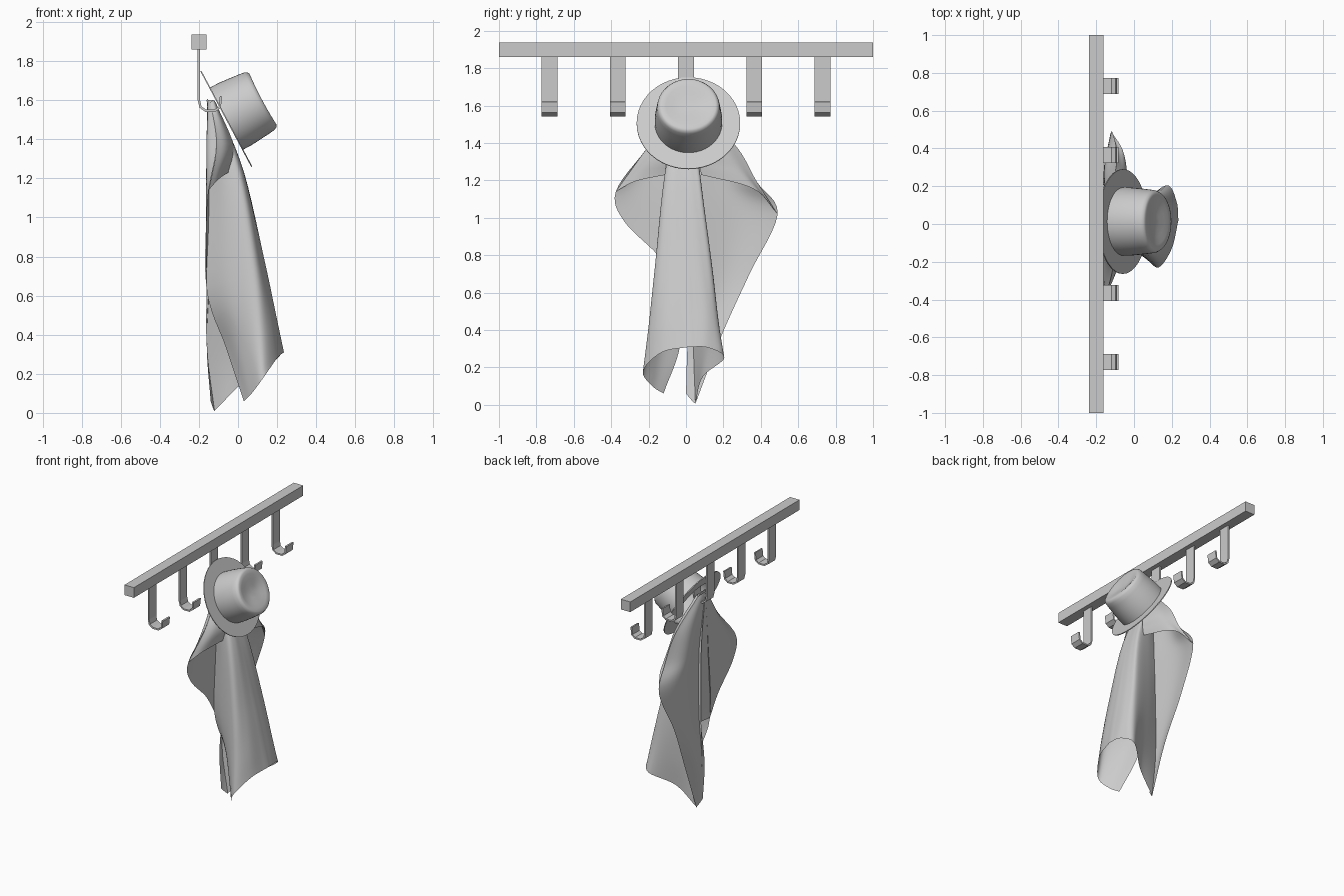
import bpy, bmesh, math
from mathutils import Vector, Matrix


def finish(name, bm, smooth=None, weld=0.0005):
    bmesh.ops.remove_doubles(bm, verts=bm.verts, dist=weld)
    bmesh.ops.recalc_face_normals(bm, faces=bm.faces)
    me = bpy.data.meshes.new(name)
    bm.to_mesh(me)
    bm.free()
    ob = bpy.data.objects.new(name, me)
    bpy.context.collection.objects.link(ob)
    if smooth:
        bpy.ops.object.select_all(action='DESELECT')
        ob.select_set(True)
        bpy.context.view_layer.objects.active = ob
        bpy.ops.object.shade_smooth_by_angle(angle=math.radians(smooth))
    return ob


def solidify(ob, t):
    m = ob.modifiers.new("thickness", 'SOLIDIFY')
    m.thickness, m.offset = t, 0


def grid_faces(bm, rows, closed=False):
    vs = [[bm.verts.new(p) for p in r] for r in rows]
    n = len(vs[0])
    for a, b in zip(vs, vs[1:]):
        for j in range(n if closed else n - 1):
            k = (j + 1) % n
            bm.faces.new((a[j], a[k], b[k], b[j]))


def spline(pts, n):
    """Sample a smooth curve through the points, n steps per span."""
    p = [Vector(q) for q in pts]
    p = [2 * p[0] - p[1]] + p + [2 * p[-1] - p[-2]]
    out = []
    for i in range(1, len(p) - 2):
        a, b, c, d = p[i - 1:i + 3]
        for k in range(n):
            t = k / n
            out.append(0.5 * (2 * b + (c - a) * t + (2 * a - 5 * b + 4 * c - d) * t * t
                              + (3 * b - a - 3 * c + d) * t ** 3))
    return out + [p[-2]]


def loft(bm, rows, n=6):
    rows = [spline(r, n) for r in rows]
    cols = [spline(c, n) for c in zip(*rows)]
    grid_faces(bm, cols)


# wall rail
bm = bmesh.new()
bmesh.ops.create_cube(bm, size=1, matrix=Matrix.Translation((-.2, 0, 1.898))
                      @ Matrix.Diagonal((.078, 2, .076, 1)))
finish("rail", bm)

# five bent strip hooks
path = [(-.2, 1.865), (-.2, 1.6), (-.192, 1.565), (-.165, 1.546),
        (-.118, 1.546), (-.093, 1.565), (-.087, 1.62)]
for i in range(5):
    y = (i - 2) * .365
    bm = bmesh.new()
    grid_faces(bm, [[(x, y + s * .042, z) for s in (-1, 1)] for x, z in path])
    solidify(finish(f"hook_{i + 1}", bm), .012)

# draped cloak
bm = bmesh.new()
# front fold, left half: front face, crisp corner, side, free edge
loft(bm, [
    [(-.11, 0, 1.58), (-.115, -.02, 1.59), (-.13, -.035, 1.6), (-.15, -.03, 1.6), (-.16, 0, 1.6)],
    [(.03, -.02, 1.23), (.027, -.075, 1.23), (.0, -.113, 1.23), (-.07, -.1, 1.22), (-.155, -.04, 1.2)],
    [(.138, 0, .77), (.125, -.1, .75), (.08, -.167, .73), (-.04, -.13, .68), (-.163, -.05, .65)],
    [(.195, .01, .5), (.175, -.12, .47), (.11, -.2, .42), (.01, -.14, .36), (-.06, -.03, .33)],
    [(.235, .02, .31), (.2, -.13, .28), (.13, -.23, .18), (.07, -.18, .1), (.03, -.12, .06)]])
# front fold, right half
loft(bm, [
    [(-.11, 0, 1.58), (-.115, .02, 1.59), (-.13, .035, 1.6), (-.15, .03, 1.6), (-.16, 0, 1.6)],
    [(.03, -.02, 1.23), (.03, .04, 1.23), (.015, .075, 1.23), (-.07, .065, 1.22), (-.155, .04, 1.2)],
    [(.138, 0, .77), (.135, .09, .75), (.1, .14, .74), (-.04, .1, .72), (-.16, .05, .7)],
    [(.195, .01, .5), (.19, .12, .48), (.14, .175, .44), (.01, .11, .38), (-.16, .04, .34)],
    [(.235, .02, .31), (.225, .12, .305), (.17, .205, .25), (.02, .09, .15), (-.12, .05, .01)]])
# right back panel
loft(bm, [
    [(-.16, 0, 1.61), (-.15, .03, 1.6), (-.14, .06, 1.59)],
    [(-.15, .03, 1.38), (-.15, .15, 1.4), (-.1, .27, 1.38)],
    [(-.14, .04, 1.2), (-.155, .22, 1.2), (-.09, .38, 1.19)],
    [(-.14, .04, 1.02), (-.16, .28, 1.03), (-.12, .49, 1.02)],
    [(-.145, .04, .7), (-.16, .2, .69), (-.14, .34, .7)],
    [(-.16, .01, .35), (-.155, .1, .36), (-.12, .19, .37)],
    [(-.14, .0, .06), (-.13, .025, .03), (-.12, .05, .005)]])
# right shoulder flap
loft(bm, [
    [(-.14, .06, 1.59), (-.125, .05, 1.6), (-.115, .02, 1.59)],
    [(-.1, .27, 1.38), (-.05, .18, 1.39), (-.02, .07, 1.37)],
    [(-.09, .38, 1.19), (-.045, .27, 1.26), (-.015, .075, 1.29)],
    [(-.12, .49, 1.02), (-.05, .36, 1.155), (-.02, .08, 1.23)]])
# left back panel
loft(bm, [
    [(-.16, 0, 1.61), (-.15, -.03, 1.6), (-.14, -.05, 1.59)],
    [(-.15, .03, 1.38), (-.16, -.13, 1.39), (-.11, -.21, 1.37)],
    [(-.14, .04, 1.2), (-.163, -.22, 1.18), (-.15, -.375, 1.14)],
    [(-.14, .04, 1.0), (-.163, -.2, .99), (-.16, -.33, .98)],
    [(-.145, .04, .8), (-.16, -.08, .8), (-.163, -.15, .8)],
    [(-.15, .04, .65), (-.16, -.02, .65), (-.163, -.05, .65)]])
# left shoulder flap
loft(bm, [
    [(-.14, -.05, 1.59), (-.125, -.045, 1.6), (-.115, -.02, 1.59)],
    [(-.11, -.21, 1.37), (-.06, -.15, 1.38), (-.02, -.07, 1.36)],
    [(-.15, -.375, 1.14), (-.1, -.27, 1.195), (-.05, -.107, 1.23)]])
finish("cloak", bm, 60)

# hat: tilted flat brim and dented crown
tilt = Matrix.Translation((-.06, .013, 1.505)) @ Matrix.Rotation(math.radians(62), 4, 'Y')
SEG = 48


def ring(r, h, wave=0):
    return [tilt @ Vector((r * math.cos(a), r * math.sin(a), h + wave * math.cos(2 * a)))
            for a in (2 * math.pi * i / SEG for i in range(SEG))]


bm = bmesh.new()
grid_faces(bm, [ring(.277, 0), ring(.178, 0)], True)
solidify(finish("hat_brim", bm), .006)

bm = bmesh.new()
profile = [(.18, 0, 0), (.18, .05, 0), (.175, .11, 0), (.17, .16, .001), (.166, .19, .002),
           (.158, .205, .003), (.146, .21, .003), (.12, .207, .004), (.085, .2, .005),
           (.045, .194, .002), (.0001, .191, 0)]
grid_faces(bm, [ring(*p) for p in profile], True)
finish("hat_crown", bm, 60)
